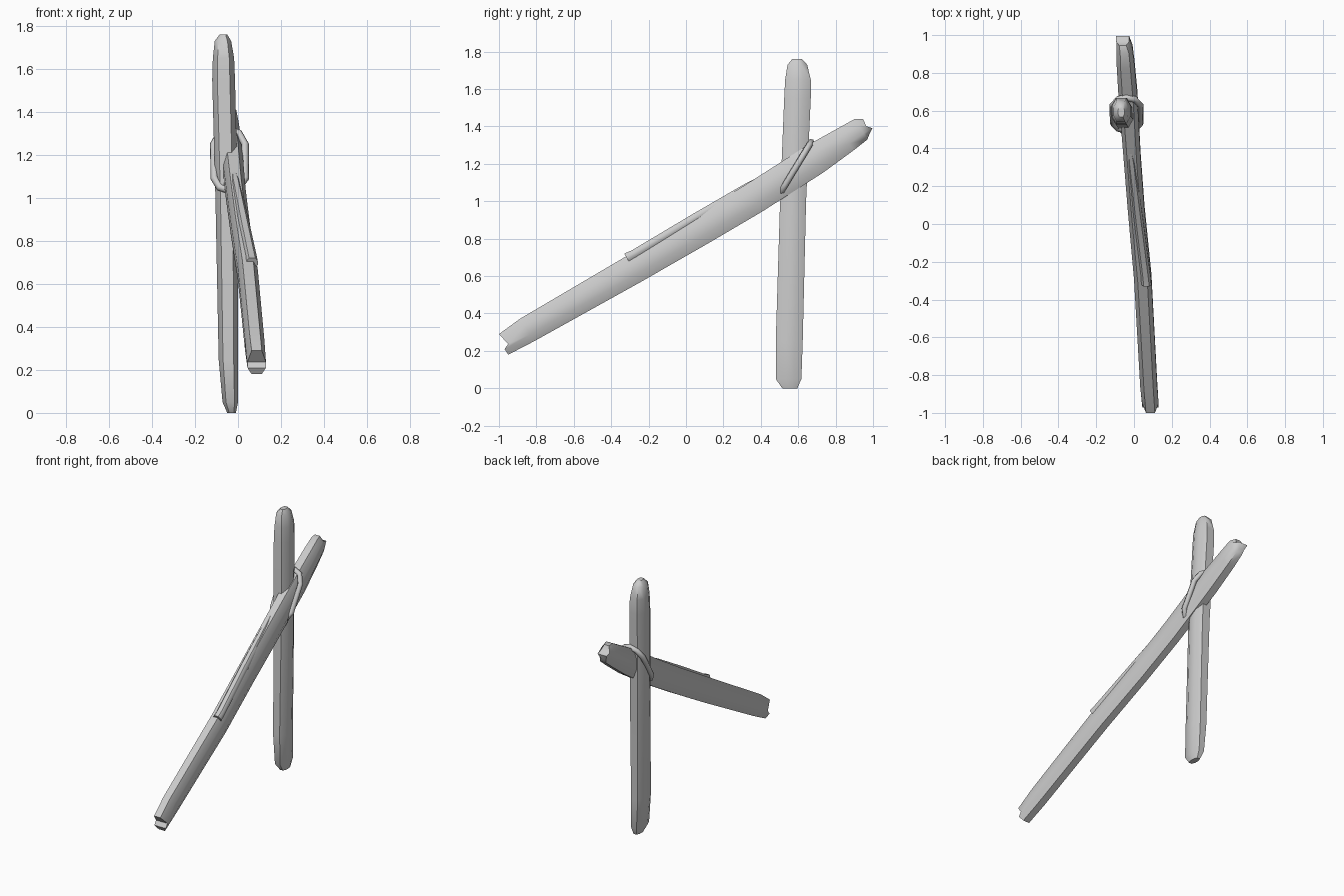
import bpy, bmesh, math
from mathutils import Vector

if "Cube" in bpy.data.objects:
    bpy.data.objects.remove(bpy.data.objects["Cube"])


def loft(name, rings, angle=48):
    """Skin 8-point rings; caps are strips between mirrored point pairs."""
    bm = bmesh.new()
    vs = [[bm.verts.new(p) for p in r] for r in rings]
    for a, b in zip(vs, vs[1:]):
        for i in range(8):
            j = (i + 1) % 8
            bm.faces.new((a[i], a[j], b[j], b[i]))
    for r in (vs[0], vs[-1]):
        for i in range(3):
            bm.faces.new((r[i], r[i + 1], r[6 - i], r[7 - i]))
    bmesh.ops.recalc_face_normals(bm, faces=bm.faces)
    me = bpy.data.meshes.new(name)
    bm.to_mesh(me)
    bm.free()
    ob = bpy.data.objects.new(name, me)
    bpy.context.collection.objects.link(ob)
    smooth(ob, angle)
    return ob


def smooth(ob, angle):
    bpy.ops.object.select_all(action='DESELECT')
    bpy.context.view_layer.objects.active = ob
    ob.select_set(True)
    bpy.ops.object.shade_smooth_by_angle(angle=math.radians(angle))


def ring(cx, hw, levels, place):
    """levels: four (along, height) pairs from top to bottom."""
    widths = (0.55, 1, 1, 0.55)
    right = [place(cx + hw * w, *l) for w, l in zip(widths, levels)]
    left = [place(cx - hw * w, *l) for w, l in zip(widths, levels)]
    return right + left[::-1]


def even(a, lo, hi):
    return [(a, lo + (hi - lo) * f) for f in (1, 0.7, 0.3, 0)]


# upright post: z, y range, x range
post = [(0, .515, .595, -.05, -.01), (.05, .48, .617, -.072, 0),
        (.25, .48, .624, -.09, 0), (1.0, .503, .642, -.105, 0),
        (1.55, .525, .667, -.12, -.014), (1.65, .53, .667, -.117, -.018),
        (1.73, .543, .648, -.108, -.032), (1.76, .567, .62, -.085, -.05)]
loft("upright_post", [
    ring((x0 + x1) / 2, (x1 - x0) / 2, even(z, y0, y1),
         lambda x, a, n: Vector((x, n, a)))
    for z, y0, y1, x0, x1 in post])


# leaning beam frame in the y-z plane
def tilt(x, a, n):
    return Vector((x, .859 * a - .512 * n, .512 * a + .859 * n))


# leaning beam: notched ends and a gently swelling middle
low_end = [(-.711, .761), (-.695, .69), (-.726, .677), (-.724, .641)]
high_end = [(1.55, .753), (1.546, .709), (1.568, .685), (1.535, .663)]
body = [(-.57, .632, .774, .078, .045), (.09, .612, .77, .046, .046),
        (.5, .605, .768, .012, .044), (.83, .603, .772, -.01, .045),
        (1.22, .615, .784, -.032, .05), (1.42, .634, .778, -.045, .047),
        (1.514, .646, .775, -.05, .042)]
rings = [ring(.087, .043, low_end, tilt)]
rings += [ring(cx, hw, even(a, lo, hi), tilt) for a, lo, hi, cx, hw in body]
rings += [ring(-.06, .034, high_end, tilt)]
loft("leaning_beam", rings)

# raised splinter along the upper edge of the beam
splinter = [(.085, .735, .788, .066, .026), (.13, .735, .782, .062, .026),
            (.5, .735, .782, .022, .024), (.83, .73, .778, -.012, .02),
            (.92, .75, .772, -.02, .006)]
loft("beam_splinter", [ring(cx, hw, even(a, lo, hi), tilt)
                       for a, lo, hi, cx, hw in splinter])

# rope lashing: slanted elongated loop around the crossing
cu = bpy.data.curves.new("rope_loop", 'CURVE')
cu.dimensions = '3D'
cu.bevel_depth = .018
cu.bevel_resolution = 1
pts = [(.073, -.1), (.073, .09), (.045, .15), (0, .168), (-.045, .15),
       (-.073, .09), (-.07, -.1), (-.045, -.15), (0, -.168), (.045, -.15)]
sp = cu.splines.new('POLY')
sp.points.add(len(pts) - 1)
for p, (u, v) in zip(sp.points, pts):
    p.co = (-.04 + u, .583 + .51 * v, 1.175 + .84 * v, 1)
sp.use_cyclic_u = True
rope = bpy.data.objects.new("rope_loop", cu)
bpy.context.collection.objects.link(rope)
bpy.ops.object.select_all(action='DESELECT')
bpy.context.view_layer.objects.active = rope
rope.select_set(True)
bpy.ops.object.convert(target='MESH')
smooth(bpy.context.view_layer.objects.active, 65)
